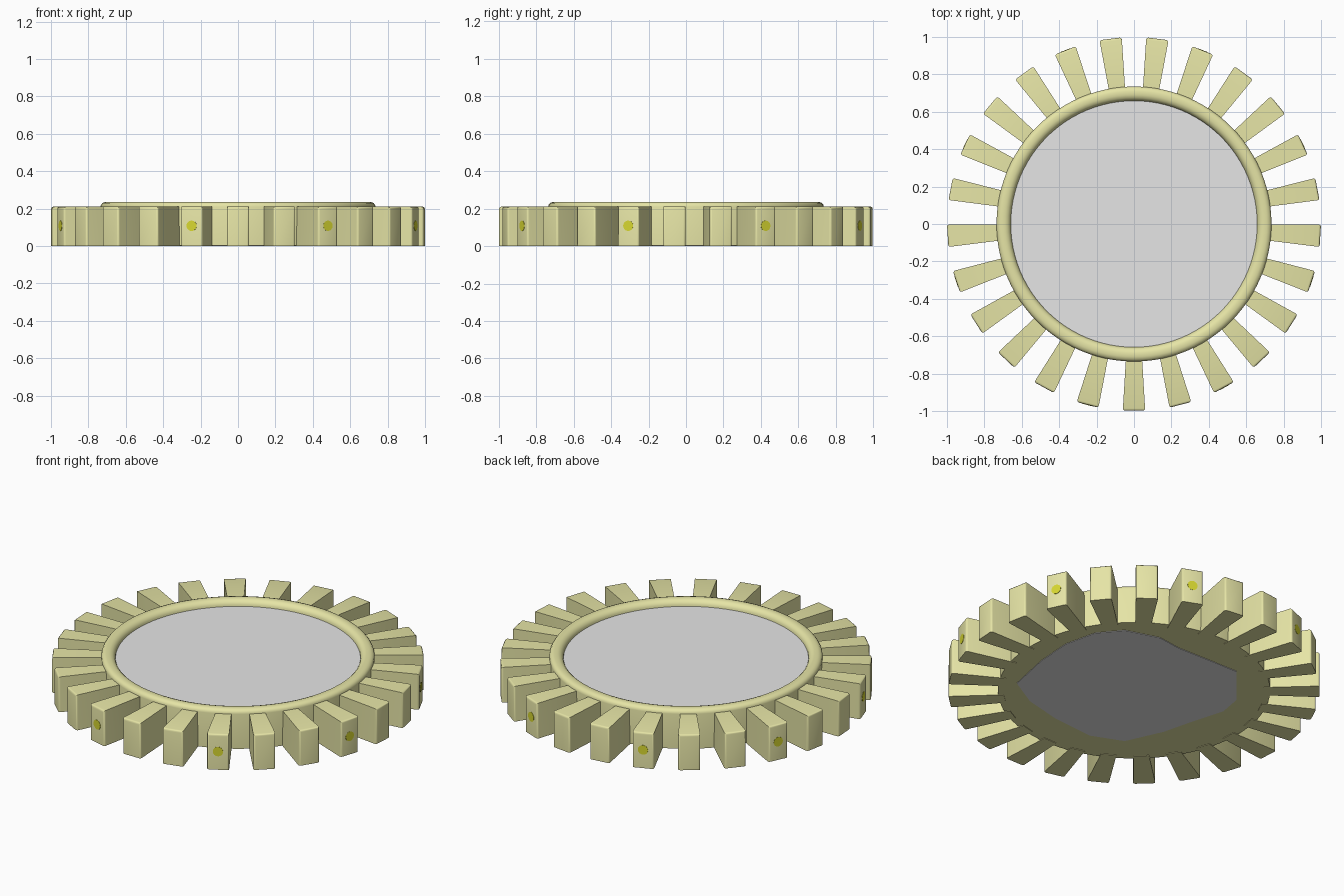
import bpy, bmesh, math
from mathutils import Matrix, Vector

if "Cube" in bpy.data.objects:
    bpy.data.objects.remove(bpy.data.objects["Cube"])

TEETH = 25
STEP = 2 * math.pi / TEETH


def material(name, rgb):
    m = bpy.data.materials.new(name)
    m.diffuse_color = (*rgb, 1)
    m.use_nodes = True
    m.node_tree.nodes["Principled BSDF"].inputs["Base Color"].default_value = m.diffuse_color
    return m


OLIVE = material("pale_olive", (0.79, 0.78, 0.38))
GREY = material("light_grey", (0.79, 0.79, 0.79))
YELLOW = material("yellow", (0.68, 0.68, 0.03))


def finish(bm, name, mat, smooth=None):
    bmesh.ops.recalc_face_normals(bm, faces=bm.faces[:])
    mesh = bpy.data.meshes.new(name)
    bm.to_mesh(mesh)
    bm.free()
    mesh.materials.append(mat)
    ob = bpy.data.objects.new(name, mesh)
    bpy.context.collection.objects.link(ob)
    if smooth:
        bpy.ops.object.select_all(action='DESELECT')
        ob.select_set(True)
        bpy.context.view_layer.objects.active = ob
        bpy.ops.object.shade_smooth_by_angle(angle=math.radians(smooth))
    return ob


def lathe(name, profile, mat, steps=96):
    bm = bmesh.new()
    vs = [bm.verts.new((r, 0, z)) for r, z in profile]
    es = [bm.edges.new(p) for p in zip(vs, vs[1:])]
    bmesh.ops.spin(bm, geom=vs + es, cent=(0, 0, 0), axis=(0, 0, 1),
                   angle=2 * math.pi, steps=steps)
    bmesh.ops.remove_doubles(bm, verts=bm.verts[:], dist=1e-5)
    return finish(bm, name, mat, 40)


def prism(bm, outline, z0, z1):
    low = [bm.verts.new((x, y, z0)) for x, y in outline]
    high = [bm.verts.new((x, y, z1)) for x, y in outline]
    bm.faces.new(low[::-1])
    bm.faces.new(high)
    for i in range(len(low)):
        j = (i + 1) % len(low)
        bm.faces.new((low[i], low[j], high[j], high[i]))


# round body with a rounded raised lip
lathe("rim", [(0, 0.003), (0.72, 0.003), (0.732, 0.003), (0.735, 0.21), (0.733, 0.22),
              (0.725, 0.23), (0.71, 0.235), (0.69, 0.235), (0.675, 0.23),
              (0.665, 0.22), (0.66, 0.21), (0.658, 0.195)], OLIVE)

# recessed centre disc
lathe("centre_disc", [(0, 0.2), (0.662, 0.2)], GREY)

# irregular grey patch on the underside
patch = [(-.63, .08), (-.5, .32), (-.37, .5), (-.21, .62), (-.05, .65), (.14, .57),
         (.24, .46), (.55, .21), (.55, -.1), (.48, -.22), (.3, -.34), (.16, -.44),
         (-.05, -.54), (-.24, -.48), (-.42, -.3), (-.56, -.11)]
c, s = math.cos(math.radians(50)), math.sin(math.radians(50))
bm = bmesh.new()
prism(bm, [(-s * a + c * b, c * a + s * b) for a, b in patch], 0.0, 0.004)
finish(bm, "underside_patch", GREY)

# tapered teeth, rounded on the outer end
R = 0.998
for i in range(TEETH):
    bm = bmesh.new()
    prism(bm, [(0.70, -0.042), (R, -0.06), (R, 0.06), (0.70, 0.042)], 0.0, 0.21)
    outer = [e for e in bm.edges if all(v.co.x > 0.9 for v in e.verts)
             and any(v.co.z > 0.1 for v in e.verts)]
    bmesh.ops.bevel(bm, geom=outer, offset=0.012, segments=3, profile=0.5,
                    affect='EDGES')
    turn = Matrix.Rotation(-math.pi / 2 + i * STEP, 4, 'Z')
    bm.transform(turn)
    finish(bm, f"tooth_{i + 1}", OLIVE, 35)

# small yellow dots on every third tooth
for k in range(8):
    angle = -math.pi / 2 + (3 * k - 1) * STEP
    bm = bmesh.new()
    bmesh.ops.create_cone(bm, cap_ends=True, segments=16, radius1=0.028,
                          radius2=0.028, depth=0.004)
    bm.transform(Matrix.Rotation(angle, 4, 'Z')
                 @ Matrix.Translation(Vector((R - 0.0005, 0, 0.108)))
                 @ Matrix.Rotation(math.pi / 2, 4, 'Y'))
    finish(bm, f"dot_{k + 1}", YELLOW)
